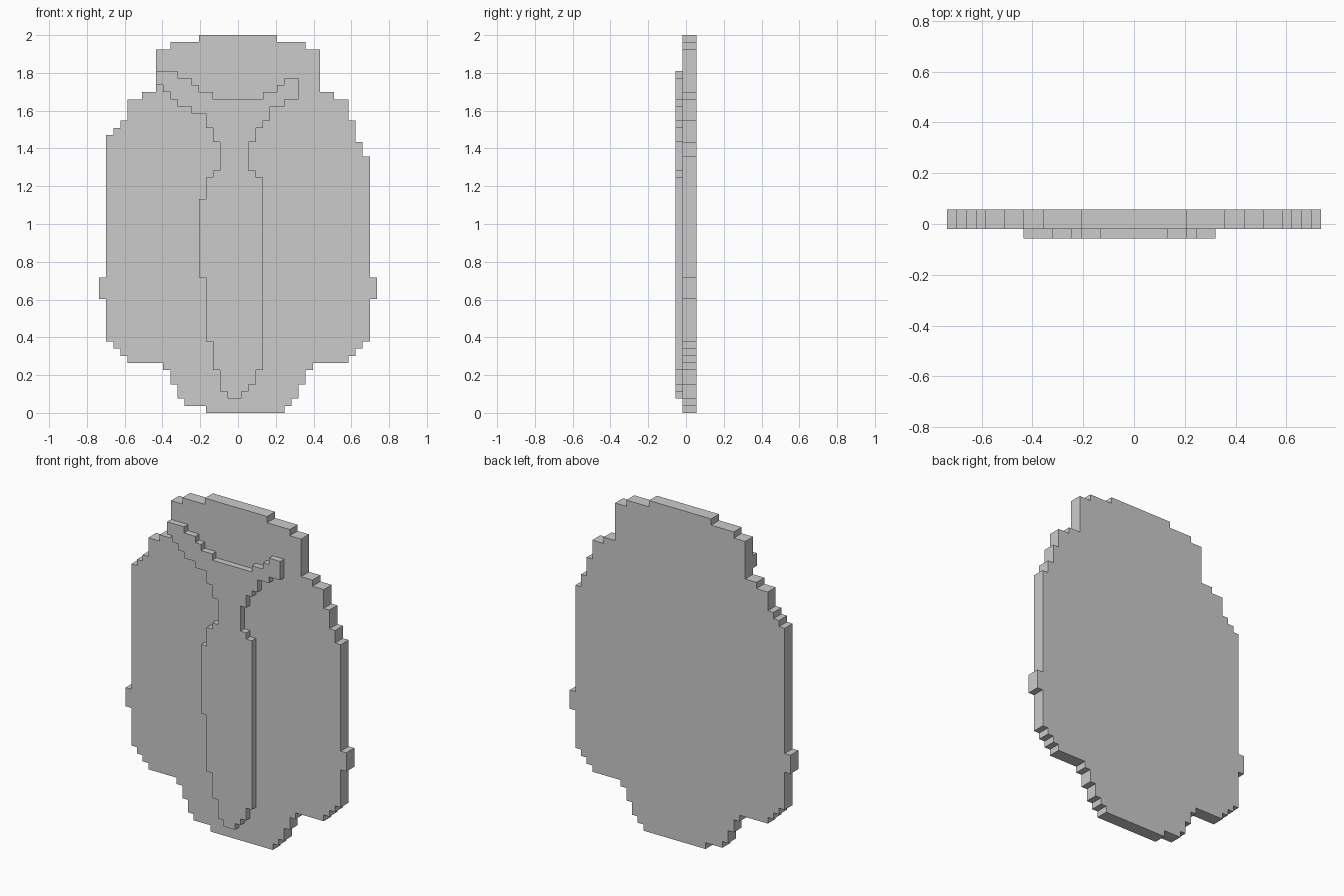
import bpy, bmesh

if "Cube" in bpy.data.objects:
    bpy.data.objects.remove(bpy.data.objects["Cube"])

V = 2 / 53            # size of one grid step
CENTRE = 19.5         # grid column lying on x = 0


def staircase(runs, z):
    """Climb from row z; each run is (column, row where the column ends)."""
    points = []
    for col, top in runs:
        points += [(col, z), (col, top)]
        z = top
    return points


def flip(runs):
    return [(2 * CENTRE - col, top) for col, top in runs]


def slab(name, outline, y_front, y_back):
    """Extrude a grid outline in x/z between two y steps."""
    bm = bmesh.new()
    verts = [bm.verts.new(((c - CENTRE) * V, y_front * V, r * V)) for c, r in outline]
    face = bm.faces.new(verts)
    ext = bmesh.ops.extrude_face_region(bm, geom=[face], use_keep_orig=True)
    moved = [g for g in ext["geom"] if isinstance(g, bmesh.types.BMVert)]
    bmesh.ops.translate(bm, verts=moved, vec=(0, (y_back - y_front) * V, 0))
    bmesh.ops.recalc_face_normals(bm, faces=bm.faces)
    mesh = bpy.data.meshes.new(name)
    bm.to_mesh(mesh)
    bm.free()
    obj = bpy.data.objects.new(name, mesh)
    bpy.context.collection.objects.link(obj)
    return obj


# Back plate: mostly mirrored sides, with different bottom and shoulder steps
lower = [(12, 2), (11, 4), (10, 6), (9, 7), (4, 8), (3, 9), (2, 10), (1, 16), (0, 19)]
upper = [(4, 44), (6, 45), (8, 51), (10, 52), (14, 53)]
left = [(15, 1)] + lower + [(1, 39), (2, 40), (3, 41)] + upper
right = [(26, 1)] + flip(lower) + [(38, 36), (37, 38), (36, 41)] + flip(upper)
slab("back_plate", staircase(right, 0) + staircase(left, 0)[::-1], -0.5, 1.5)

# Raised front panel: long tongue, narrow neck and forked top
panel_right = [(20, 3), (21, 4), (22, 6), (23, 33), (22, 34), (21, 38),
               (22, 40), (23, 41), (24, 43), (26, 44), (28, 47)]
panel_top = [(26, 46), (25, 45), (23, 44), (16, 45), (14, 46), (13, 47), (11, 48)]
panel_left = [(18, 3), (17, 6), (16, 10), (15, 19), (14, 30), (15, 33), (16, 34),
              (17, 38), (16, 40), (15, 42), (13, 43), (11, 44), (10, 45), (9, 46), (8, 48)]
slab("front_panel",
     staircase(panel_right, 2) + staircase(panel_top, 47) + staircase(panel_left, 2)[::-1],
     -1.5, -0.5)
